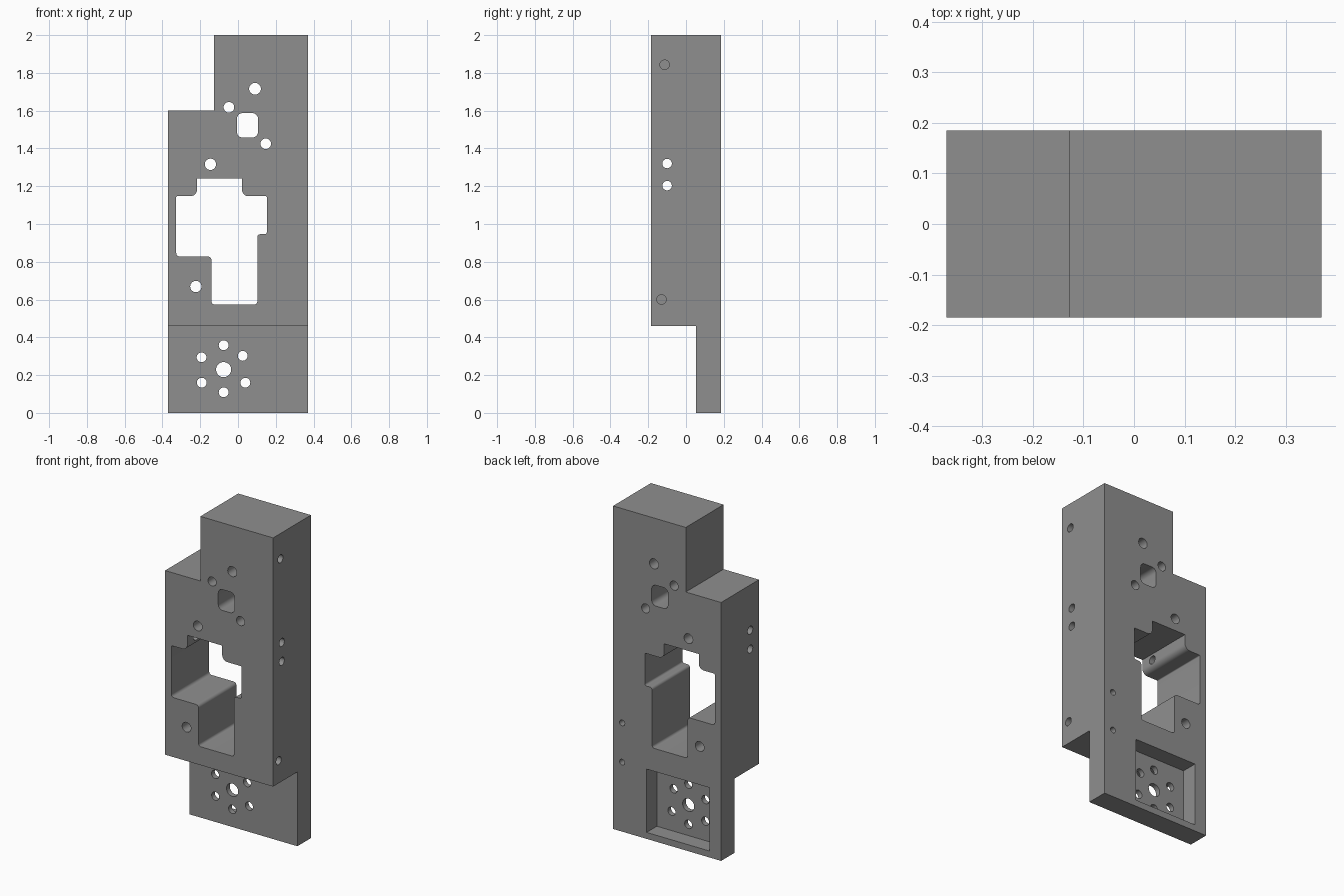
import bpy, bmesh, math
from mathutils import Vector

if "Cube" in bpy.data.objects:
    bpy.data.objects.remove(bpy.data.objects["Cube"])

grey = bpy.data.materials.new("machined_grey")
grey.diffuse_color = (0.275, 0.275, 0.275, 1)
grey.use_nodes = True
grey.node_tree.nodes["Principled BSDF"].inputs["Base Color"].default_value = grey.diffuse_color


def rounded(points, steps=6):
    """Round each (x, z, radius) corner of a right-angled outline."""
    out = []
    n = len(points)
    for i, (x, z, r) in enumerate(points):
        p = Vector((x, z))
        if r == 0:
            out.append(p)
            continue
        a = (Vector(points[i - 1][:2]) - p).normalized() * r
        b = (Vector(points[(i + 1) % n][:2]) - p).normalized() * r
        for k in range(steps + 1):
            t = k / steps * math.pi / 2
            out.append(p + a + b - b * math.cos(t) - a * math.sin(t))
    return out


def prism(name, outline, y0, y1):
    """Extrude an x-z outline along y."""
    bm = bmesh.new()
    face = bm.faces.new([bm.verts.new((p[0], y0, p[1])) for p in outline])
    ext = bmesh.ops.extrude_face_region(bm, geom=[face])["geom"]
    verts = [g for g in ext if isinstance(g, bmesh.types.BMVert)]
    bmesh.ops.translate(bm, verts=verts, vec=(0, y1 - y0, 0))
    bmesh.ops.recalc_face_normals(bm, faces=bm.faces)
    mesh = bpy.data.meshes.new(name)
    bm.to_mesh(mesh)
    bm.free()
    mesh.materials.append(grey)
    ob = bpy.data.objects.new(name, mesh)
    bpy.context.collection.objects.link(ob)
    return ob


def rect(x0, x1, z0, z1, r=0):
    return rounded([(x0, z0, r), (x1, z0, r), (x1, z1, r), (x0, z1, r)])


def circle(x, z, r, n=32):
    return [(x + r * math.cos(2 * math.pi * k / n),
             z + r * math.sin(2 * math.pi * k / n)) for k in range(n)]


def cut(cutter):
    mod = body.modifiers.new("cut", "BOOLEAN")
    mod.operation = "DIFFERENCE"
    mod.solver = "EXACT"
    mod.object = cutter
    bpy.context.view_layer.objects.active = body
    bpy.ops.object.modifier_apply(modifier=mod.name)
    bpy.data.objects.remove(cutter)


def side_hole(y, z, r, x0, x1):
    # drilled along x: turn a y prism onto the x axis
    ob = prism("side_drill", circle(-y, z, r), x0, x1)
    for v in ob.data.vertices:
        v.co = (v.co.y, -v.co.x, v.co.z)
    cut(ob)


# stepped block
body = prism("mounting_block", [(-.37, 0), (.37, 0), (.37, 2), (-.128, 2),
                                (-.128, 1.6), (-.37, 1.6)], -.185, .185)

# front step above the thin foot
cut(prism("step_cut", rect(-.5, .5, -.1, .46), -.4, .053))

# large central window
window = [(-.217, 1.24, 0), (.021, 1.24, 0), (.021, 1.147, .035),
          (.153, 1.147, .006), (.153, .946, .012), (.102, .946, .017),
          (.102, .574, .015), (-.14, .574, .015), (-.14, .828, .02),
          (-.327, .828, .018), (-.327, 1.147, .006), (-.217, 1.147, .035)]
cut(prism("window_cut", rounded(window), -.4, .4))

# small square opening
cut(prism("square_cut", rect(-.006, .106, 1.458, 1.587, .03), -.4, .4))

# pocket in the back of the foot
cut(prism("pocket_cut", rect(-.29, .14, .04, .432), .085, .4))

# through holes, front to back
holes = [(.09, 1.716, .031), (-.048, 1.618, .028), (.147, 1.425, .028),
         (-.146, 1.316, .03), (-.223, .669, .03), (-.076, .229, .04),
         (-.076, .358, .026), (-.076, .109, .026), (-.193, .294, .026),
         (-.192, .16, .026), (.025, .302, .026), (.039, .16, .026)]
for x, z, r in holes:
    cut(prism("drill", circle(x, z, r), -.4, .4))

# blind holes in the back
for z in (.43, .673):
    cut(prism("back_drill", circle(.308, z, .018), .085, .4))

# side holes: two straight through, two blind
for z in (1.32, 1.203):
    side_hole(-.1, z, .025, -.6, .6)
side_hole(-.113, 1.843, .025, .22, .6)
side_hole(-.13, .6, .025, .22, .6)

# smooth rounded walls, sharp edges
bpy.ops.object.select_all(action="DESELECT")
body.select_set(True)
bpy.context.view_layer.objects.active = body
bpy.ops.object.shade_smooth_by_angle(angle=math.radians(30))
